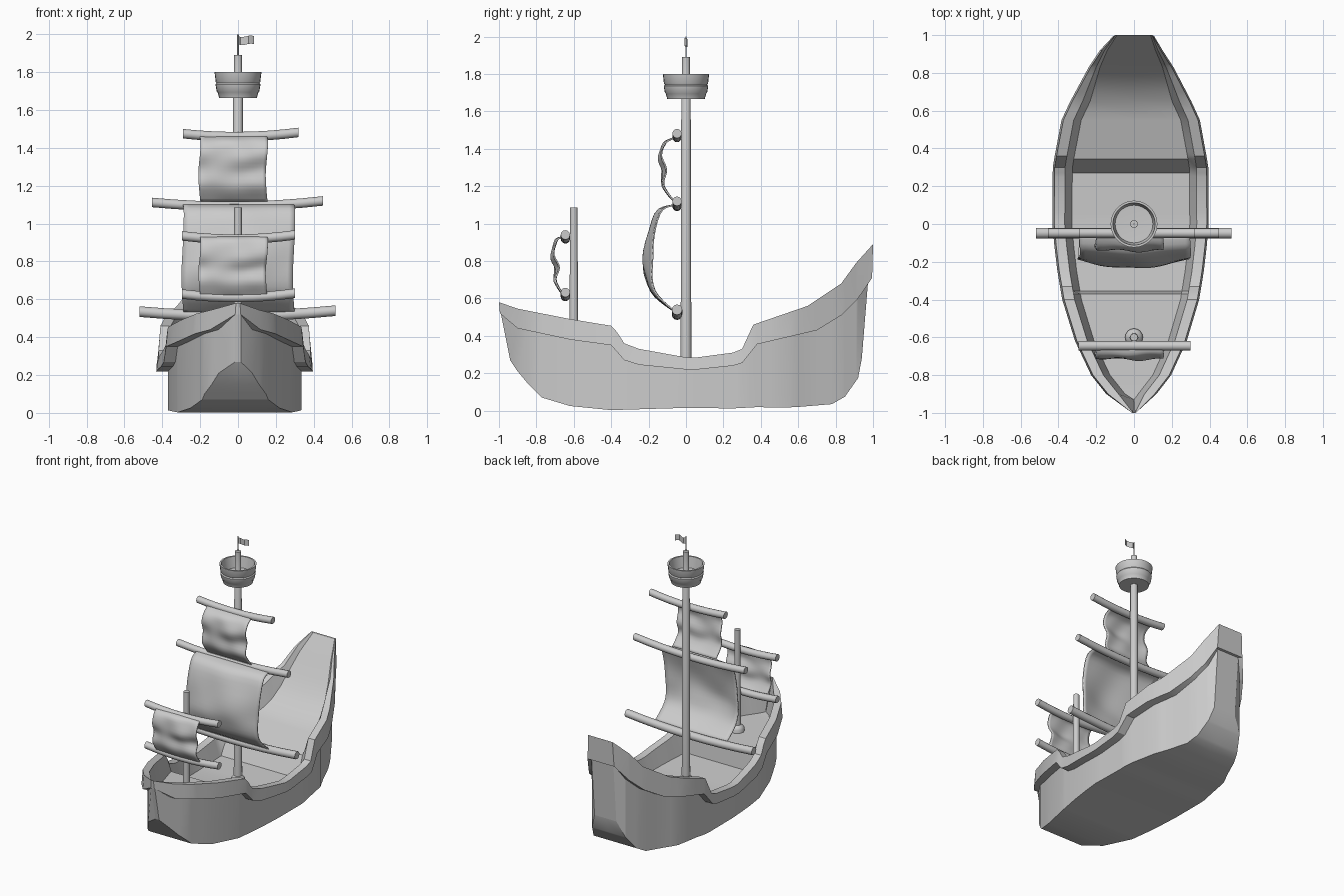
import bpy, bmesh, math
from mathutils import Vector

if "Cube" in bpy.data.objects:
    bpy.data.objects.remove(bpy.data.objects["Cube"])

grey = bpy.data.materials.new("plain_grey")
grey.diffuse_color = (0.6, 0.6, 0.6, 1)
grey.use_nodes = True
grey.node_tree.nodes["Principled BSDF"].inputs["Base Color"].default_value = grey.diffuse_color


def finish(name, bm, angle=35):
    bmesh.ops.recalc_face_normals(bm, faces=bm.faces)
    me = bpy.data.meshes.new(name)
    bm.to_mesh(me)
    bm.free()
    ob = bpy.data.objects.new(name, me)
    bpy.context.collection.objects.link(ob)
    me.materials.append(grey)
    bpy.ops.object.select_all(action='DESELECT')
    ob.select_set(True)
    bpy.context.view_layer.objects.active = ob
    bpy.ops.object.shade_smooth_by_angle(angle=math.radians(angle))
    return ob


def interp(pts, y):
    for (a, va), (b, vb) in zip(pts, pts[1:]):
        if y <= b:
            return va + (vb - va) * max(0, (y - a) / (b - a))
    return pts[-1][1]


# Hull: lofted from lengthwise profiles (y, value)
WIDTH = [(-1, .015), (-.9, .135), (-.8, .215), (-.62, .3), (-.4, .368), (-.2, .402), (0, .42),
         (.3, .418), (.36, .408), (.55, .372), (.65, .325), (.83, .228), (.92, .168), (1, .11)]
TOP = [(-1, .58), (-.9, .545), (-.62, .49), (-.39, .452), (-.33, .36), (-.25, .33), (0, .285),
       (.06, .285), (.25, .31), (.3, .33), (.36, .46), (.65, .56), (.83, .68), (.91, .79), (1, .89)]
LINE = [(-1, .52), (-.9, .44), (-.62, .38), (-.4, .35), (-.33, .27), (-.25, .245), (0, .22),
        (.06, .22), (.25, .24), (.3, .255), (.38, .355), (.7, .43), (.83, .51), (.92, .6), (1, .71)]
BOTTOM = [(-1, .27), (-.9, .21), (-.85, .15), (-.77, .07), (-.62, .025), (-.4, .003), (0, .015),
          (.25, .012), (.4, .02), (.5, .015), (.6, .02), (.78, .035), (.85, .075), (.91, .16), (1, .28)]
DECK = [(-1, .35), (-.37, .33), (-.355, .2), (0, .18), (.27, .19), (.345, .33), (.6, .41),
        (.7, .47), (.78, .55), (.85, .65), (.92, .76), (1, .88)]
HULL_IN = [(-1, 0), (-.9, .045), (-.62, .06), (.65, .065), (1, .02)]
RAIL_IN = [(-1, .01), (-.9, .065), (.65, .065), (.83, .04), (1, .012)]
DECK_IN = [(-1, .0145), (-.9, .1), (.65, .105), (.83, .06), (1, .02)]
STATIONS = [-1, -.9, -.85, -.8, -.77, -.7, -.62, -.5, -.4, -.37, -.355, -.33, -.25, -.12, 0, .06, .15,
            .25, .27, .3, .345, .36, .38, .45, .55, .6, .65, .7, .78, .83, .85, .91, .92, 1]
CX = -.012

bm = bmesh.new()
rings = []
for y in STATIONS:
    W, zt, zl, zb, zd = (interp(p, y) for p in (WIDTH, TOP, LINE, BOTTOM, DECK))
    w = W - interp(HULL_IN, y)
    yb = max(-.94, min(.94, y))
    yl = max(-.99, min(.975, y))
    yd = max(-.93, y)
    half = [(0, yb, zb), (w, yb, zb), (w, yl, zl), (W, y * .995 if abs(y) == 1 else y, zl),
            (W - min(.01, W * .3), y, zt), (W - interp(RAIL_IN, y), y, zt),
            (W - interp(DECK_IN, y), yd, zd), (0, yd, zd)]
    loop = half + [(-x, a, b) for x, a, b in half[-2:0:-1]]
    rings.append([bm.verts.new((x * (.97 if x > 0 else 1.0) + CX * (abs(y) < 1), a, b)) for x, a, b in loop])
n = len(rings[0])
for a, b in zip(rings, rings[1:]):
    for i in range(n):
        j = (i + 1) % n
        bm.faces.new((a[i], a[j], b[j], b[i]))
# stem and transom
for r in (rings[0], rings[-1]):
    for i in (1, 2, 3):
        bm.faces.new((r[i], r[i + 1], r[n - i - 1], r[n - i]))
finish("hull", bm, 28)


def lathe(name, profile, y, seg=16, angle=40):
    bm = bmesh.new()
    rows = []
    for r, z in profile:
        if r == 0:
            rows.append([bm.verts.new((0, y, z))] * seg)
        else:
            rows.append([bm.verts.new((r * math.cos(2 * math.pi * k / seg),
                                       y + r * math.sin(2 * math.pi * k / seg), z)) for k in range(seg)])
    for a, b in zip(rows, rows[1:]):
        for k in range(seg):
            m = (k + 1) % seg
            vs = list(dict.fromkeys((a[k], a[m], b[m], b[k])))
            bm.faces.new(vs)
    return finish(name, bm, angle)


# Masts with flared feet
lathe("main_mast", [(0, .15), (.05, .15), (.05, .205), (.042, .225), (.029, .24), (.025, 1.7),
                    (.021, 1.71), (.021, 1.89), (0, 1.89)], 0)
lathe("fore_mast", [(0, .31), (.047, .31), (.047, .36), (.038, .375), (.023, .385), (.02, 1.085),
                    (0, 1.085)], -.6)

# Lookout basket: open tub on a collar
lathe("lookout_basket", [(0, 1.665), (.1, 1.665), (.108, 1.695), (.113, 1.7), (.119, 1.735), (.113, 1.742),
                         (.118, 1.75), (.124, 1.8), (.112, 1.8), (.1, 1.72), (0, 1.715)], 0, 28)

# Flag and its pole
lathe("flag_pole", [(0, 1.88), (.004, 1.88), (.004, 2.0), (0, 2.0)], 0, 8)
bm = bmesh.new()
cols = [[bm.verts.new((.085 * k / 6, .008 * math.sin(k * 1.2), z - .004 * math.sin(k))) for z in (1.947, 1.99)]
        for k in range(7)]
for a, b in zip(cols, cols[1:]):
    bm.faces.new((a[0], b[0], b[1], a[1]))
finish("flag", bm)


# Yards: slightly sagging round spars
def yard(name, x0, x1, y, z0, zm, z1, r=.025, seg=12, steps=8):
    bm = bmesh.new()
    rows = []
    for s in range(steps + 1):
        t = s / steps
        z = z0 + (z1 - z0) * t + (zm - (z0 + z1) / 2) * (1 - (2 * t - 1) ** 2)
        rows.append([bm.verts.new((x0 + (x1 - x0) * t, y + r * math.cos(2 * math.pi * k / seg),
                                   z + r * math.sin(2 * math.pi * k / seg))) for k in range(seg)])
    for a, b in zip(rows, rows[1:]):
        for k in range(seg):
            m = (k + 1) % seg
            bm.faces.new((a[k], a[m], b[m], b[k]))
    bm.faces.new(rows[0])
    bm.faces.new(rows[-1])
    finish(name, bm)


yard("main_top_yard", -.29, .32, -.048, 1.475, 1.46, 1.482)
yard("main_middle_yard", -.455, .45, -.048, 1.112, 1.092, 1.12)
yard("main_lower_yard", -.52, .515, -.048, .535, .513, .54, .028)
yard("fore_upper_yard", -.295, .3, -.645, .935, .918, .94)
yard("fore_lower_yard", -.295, .3, -.645, .628, .61, .632)


# Sails: bellied cloth with soft wrinkles, profile (y, z) from top to bottom
def sail(name, x0, x1, profile, belly, wrinkle, thick=.008, nx=20, nz=20):
    bm = bmesh.new()
    m = len(profile) - 1
    pts = [Vector((0, y, z)) for y, z in profile]

    def at(t):
        f = min(t * m, m - 1e-6)
        i = int(f)
        u = f - i
        p0, p1, p2, p3 = (pts[max(0, min(m, i + d))] for d in (-1, 0, 1, 2))
        return .5 * (2 * p1 + (p2 - p0) * u + (2 * p0 - 5 * p1 + 4 * p2 - p3) * u * u
                     + (3 * p1 - p0 - 3 * p2 + p3) * u ** 3)

    grid = []
    for j in range(nz + 1):
        t = j / nz
        p = at(t)
        fade = math.sin(math.pi * t)
        row = []
        for i in range(nx + 1):
            s = i / nx
            dy = -belly * fade * math.sin(math.pi * s)
            dy += wrinkle * fade * math.sin(9 * s + 4 * t) * math.cos(11 * t - 3 * s)
            row.append(bm.verts.new((x0 + (x1 - x0) * s + .006 * math.sin(7 * t), p.y + dy, p.z)))
        grid.append(row)
    for a, b in zip(grid, grid[1:]):
        for i in range(nx):
            bm.faces.new((a[i], a[i + 1], b[i + 1], b[i]))
    ob = finish(name, bm, 50)
    mod = ob.modifiers.new("cloth_thickness", 'SOLIDIFY')
    mod.thickness = thick
    mod.offset = 0


sail("main_top_sail", -.203, .152, [(-.06, 1.46), (-.11, 1.43), (-.13, 1.36), (-.112, 1.28),
                                    (-.118, 1.2), (-.065, 1.12)], .012, .009)
sail("main_sail", -.292, .295, [(-.06, 1.1), (-.13, 1.07), (-.165, .95), (-.185, .82), (-.185, .72),
                                (-.155, .62), (-.06, .53)], .04, .008)
sail("fore_sail", -.203, .152, [(-.655, .93), (-.69, .91), (-.705, .83), (-.685, .76),
                                (-.695, .69), (-.655, .617)], .012, .009)
